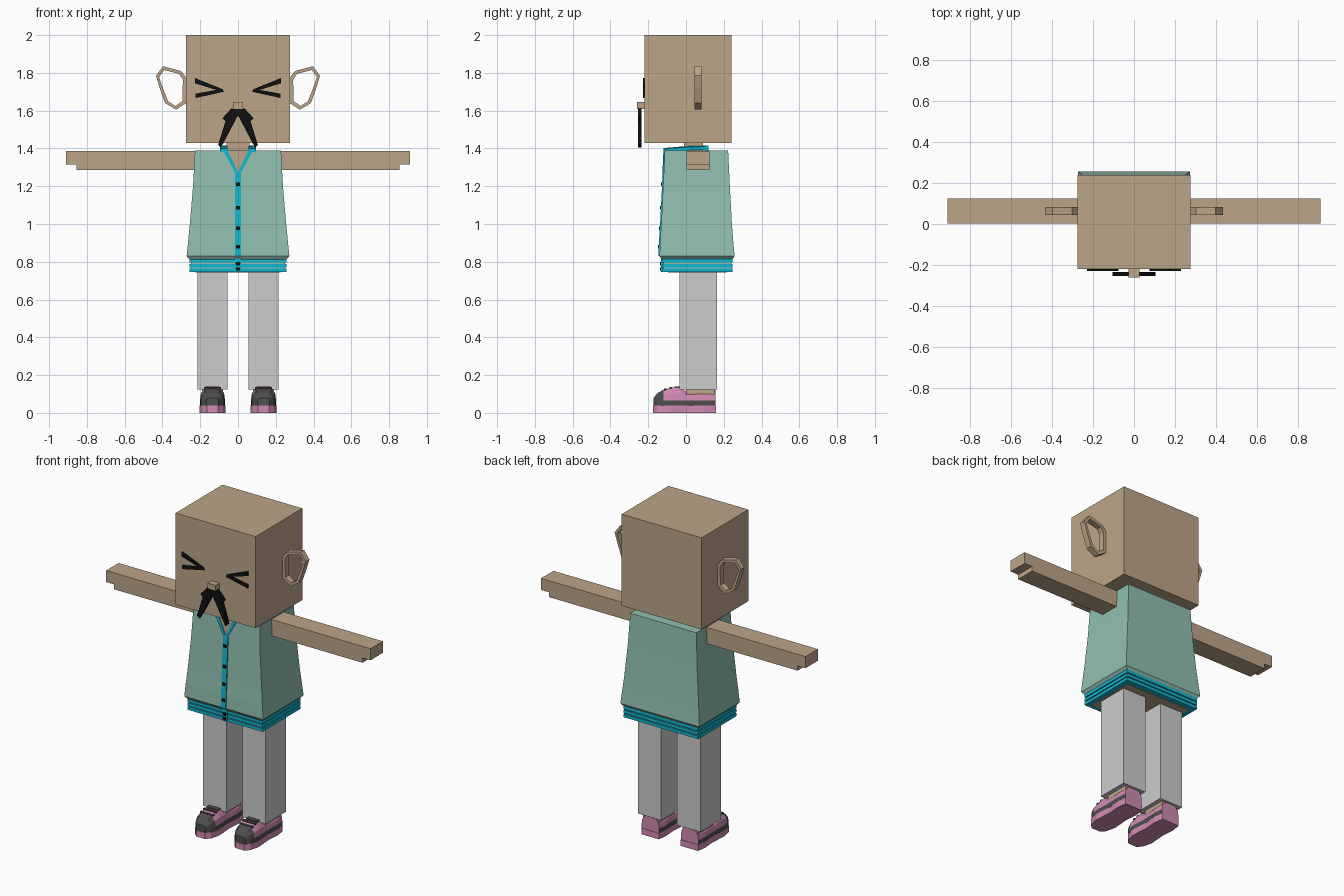
import bpy, bmesh
from mathutils import Vector

cube = bpy.data.objects.get("Cube")
if cube:
    bpy.data.objects.remove(cube, do_unlink=True)


def material(name, r, g, b):
    lin = [((c / 255 + 0.055) / 1.055) ** 2.4 for c in (r, g, b)] + [1]
    m = bpy.data.materials.new(name)
    m.use_nodes = True
    m.diffuse_color = lin
    m.node_tree.nodes["Principled BSDF"].inputs["Base Color"].default_value = lin
    return m


SKIN = material("skin tan", 188, 165, 137)
GREEN = material("shirt green", 145, 191, 176)
CYAN = material("trim cyan", 18, 183, 210)
GREY = material("trouser grey", 204, 204, 204)
PINK = material("shoe pink", 208, 138, 178)
DARK = material("shoe charcoal", 78, 78, 78)
BLACK = material("hair black", 16, 16, 16)


def finish(name, bm, mats, rule=None):
    bmesh.ops.recalc_face_normals(bm, faces=bm.faces)
    if rule:
        for f in bm.faces:
            f.material_index = rule(f.calc_center_median())
    me = bpy.data.meshes.new(name)
    bm.to_mesh(me)
    bm.free()
    for m in mats:
        me.materials.append(m)
    ob = bpy.data.objects.new(name, me)
    bpy.context.collection.objects.link(ob)
    return ob


def box(name, x, y, z, mat):
    bm = bmesh.new()
    bmesh.ops.create_cube(bm, size=1)
    for v in bm.verts:
        v.co = Vector([(a + b) / 2 + c * (b - a) for (a, b), c in zip((x, y, z), v.co)])
    return finish(name, bm, [mat])


def loft(name, rings, mats, rule=None):
    """Skin a list of equal closed rings and cap both ends."""
    bm = bmesh.new()
    vs = [[bm.verts.new(p) for p in ring] for ring in rings]
    n = len(vs[0])
    for a, b in zip(vs, vs[1:]):
        for i in range(n):
            j = (i + 1) % n
            bm.faces.new((a[i], a[j], b[j], b[i]))
    bm.faces.new(vs[0])
    bm.faces.new(vs[-1])
    return finish(name, bm, mats, rule)


def plate(name, outline, y0, y1, mat):
    """Extrude an x-z outline along y."""
    return loft(name, [[(x, y, z) for x, z in outline] for y in (y0, y1)], [mat])


def span(s, a, b):
    return tuple(sorted((s * a, s * b)))


# Head, nose and neck
box("head", (-.275, .275), (-.22, .24), (1.43, 2), SKIN)
box("nose", (-.027, .027), (-.26, -.22), (1.61, 1.645), SKIN)
box("neck", (-.06, .06), (-.01, .09), (1.36, 1.44), SKIN)

# Shirt: half width, front and back at each height
levels = [(.812, .255, -.127, .245), (.83, .272, -.14, .257), (.91, .264, -.137, .25),
          (1.0, .255, -.131, .243), (1.2, .238, -.121, .232), (1.39, .228, -.112, .223)]
loft("shirt", [[(-w, f, z), (w, f, z), (w, b, z), (-w, b, z)]
               for z, w, f, b in levels], [GREEN])


def front(z):
    for a, b in zip(levels, levels[1:]):
        if z <= b[0]:
            return a[2] + (b[2] - a[2]) * (z - a[0]) / (b[0] - a[0])
    return levels[-1][2]


# Striped hem with the body showing underneath
box("hem_core", (-.25, .25), (-.12, .24), (.748, .82), GREEN)
for i in range(3):
    z = .745 + i * .025
    box(f"hem_stripe_{i + 1}", (-.257, .257), (-.127, .247), (z, z + .019), CYAN)
box("hip_underside", (-.225, .225), (-.095, .215), (.742, .76), SKIN)

# Button placket
loft("placket", [[(-.017, front(z) - .006, z), (.017, front(z) - .006, z),
                  (.017, front(z) + .01, z), (-.017, front(z) + .01, z)]
                 for z in (.83, .91, 1.0, 1.2, 1.27)], [CYAN])
box("hem_placket", (-.017, .017), (-.133, -.12), (.745, .83), CYAN)
for i, z in enumerate((.762, .79, .88, .977, 1.085, 1.21)):
    y = min(front(z), -.127) if z < .83 else front(z)
    box(f"button_{i + 1}", (-.01, .01), (y - .011, y), (z - .009, z + .009), BLACK)

# Open neckline
loft("neckline_skin", [[(-.07, front(1.39) - d, 1.392), (.07, front(1.39) - d, 1.392),
                        (0, front(1.27) - d, 1.265)] for d in (.003, -.01)], [SKIN])
box("collar_back", (-.09, .09), (.1, .12), (1.385, 1.415), CYAN)

for s, side in ((1, "left"), (-1, "right")):
    # Collar edge and shoulder strip
    edge = [(0, 1.245), (0, 1.275), (.06, 1.4), (.085, 1.4)]
    loft(f"{side}_collar_edge", [[(s * x, front(z) - d, z) for x, z in edge]
                                 for d in (.007, -.01)], [CYAN])
    loft(f"{side}_collar", [[(s * .055, y, z), (s * .095, y, z - .005),
                             (s * .095, y, z + .012), (s * .055, y, z + .017)]
                            for y, z in ((-.118, 1.385), (0, 1.395), (.12, 1.398))], [CYAN])

    # Arm and fingertips
    box(f"{side}_arm", span(s, .2, .855), (.003, .125), (1.285, 1.387), SKIN)
    box(f"{side}_fingers", span(s, .85, .91), (.003, .125), (1.315, 1.387), SKIN)

    # Ear ring
    outer = [(.434, 1.785), (.397, 1.835), (.302, 1.81), (.274, 1.775),
             (.274, 1.64), (.328, 1.605), (.386, 1.64), (.413, 1.715)]
    inner = [(.418, 1.778), (.391, 1.815), (.312, 1.795), (.292, 1.765),
             (.294, 1.65), (.332, 1.625), (.37, 1.65), (.397, 1.718)]
    bm = bmesh.new()
    loops = [[bm.verts.new((s * x, y, z)) for x, z in pts]
             for pts, y in ((outer, .045), (outer, .082), (inner, .082), (inner, .045))]
    for a, b in zip(loops, loops[1:] + loops[:1]):
        for i in range(8):
            j = (i + 1) % 8
            bm.faces.new((a[i], a[j], b[j], b[i]))
    finish(f"{side}_ear", bm, [SKIN])

    # Squeezed eye strokes
    strokes = ([(.228, 1.773), (.228, 1.745), (.075, 1.698), (.08, 1.713)],
               [(.225, 1.667), (.225, 1.69), (.09, 1.714), (.075, 1.7)])
    for part, pts in zip(("upper", "lower"), strokes):
        plate(f"{side}_eye_{part}", [(s * x, z) for x, z in pts], -.228, -.219, BLACK)

    # Moustache half
    hair = [(0, 1.612), (.035, 1.612), (.082, 1.56), (.066, 1.545), (.105, 1.42),
            (.09, 1.405), (.045, 1.49), (0, 1.575)]
    plate(f"{side}_moustache", [(s * x, z) for x, z in hair], -.253, -.235, BLACK)

    # Trouser leg and ankle
    box(f"{side}_leg", span(s, .055, .215), (-.035, .165), (.125, .748), GREY)
    box(f"{side}_ankle", span(s, .08, .19), (0, .15), (.08, .13), SKIN)

    # Shoe sole with a rounded toe
    cx = s * .135
    half = [(.03, -.175), (.055, -.15), (.07, -.09), (.062, .02), (.068, .1), (.06, .16)]
    plan = half + [(-x, y) for x, y in reversed(half)]
    loft(f"{side}_sole", [[(cx + x, y, z) for x, y in plan] for z in (0, .038)], [PINK])

    # Shoe upper: position, half width and height of each section
    secs = [(-.172, .032, .08), (-.15, .053, .105), (-.12, .064, .122), (-.07, .066, .135),
            (-.03, .064, .13), (0, .062, .115), (.1, .066, .117), (.157, .06, .12)]
    rings = []
    for y, w, h in secs:
        side_pts = [(w, .036), (w, .066), (w * .93, .066 + (h - .066) * .55), (w * .62, h)]
        rings.append([(cx + x, y, z) for x, z in side_pts] +
                     [(cx - x, y, z) for x, z in reversed(side_pts)])
    loft(f"{side}_shoe_upper", rings, [PINK, DARK],
         lambda c: int(.04 < c.z < .064 or c.y < -.125))

    # Laces and tongue
    for i, y in enumerate((-.11, -.08)):
        z = .124 + i * .008
        box(f"{side}_lace_{i + 1}", (cx - .044, cx + .044), (y - .007, y + .007),
            (z - .015, z + .006), DARK)
    box(f"{side}_tongue", (cx - .038, cx + .038), (-.062, -.03), (.11, .14), DARK)
